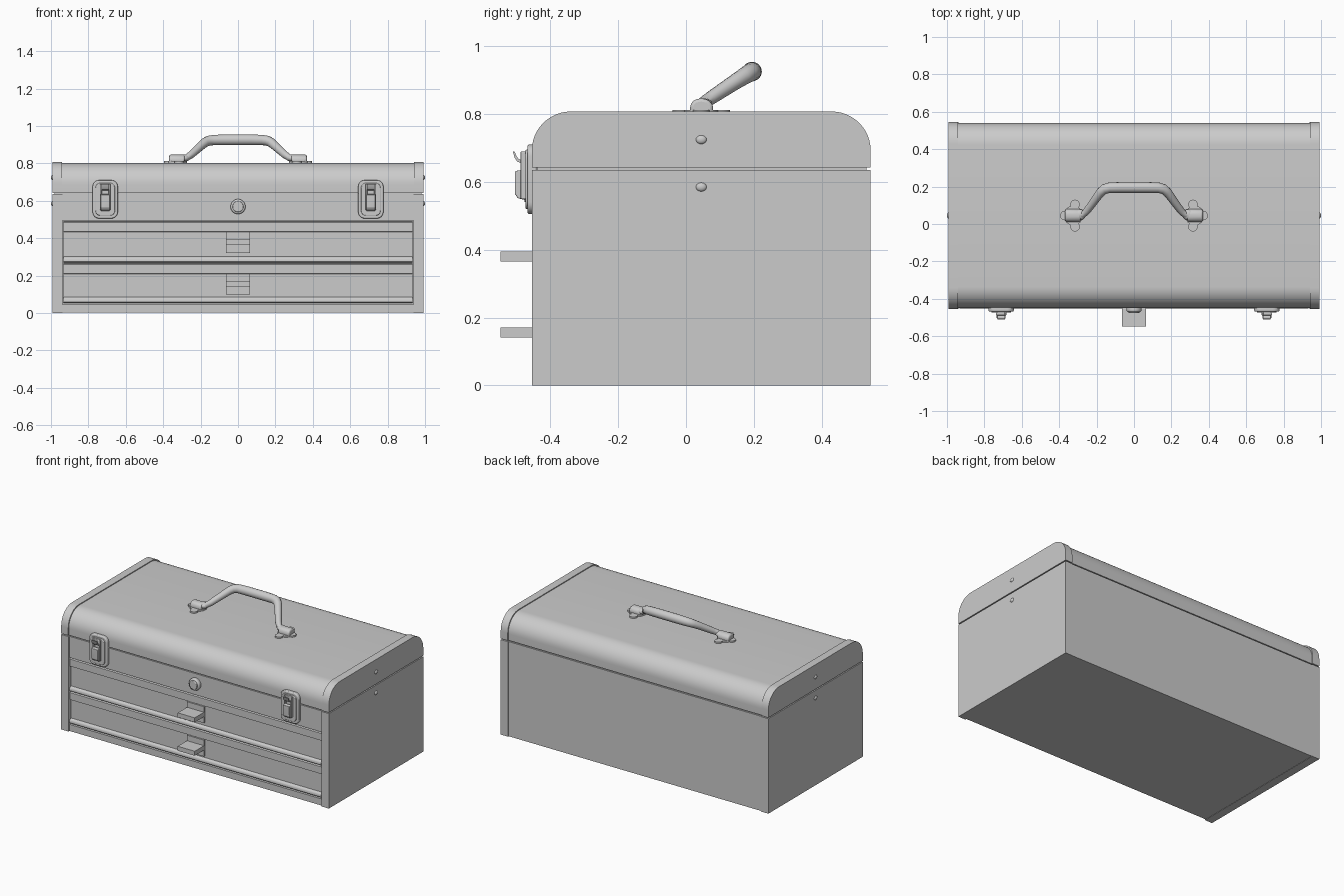
import bpy, bmesh, math
from mathutils import Vector, Matrix

old = bpy.data.objects.get("Cube")
if old:
    bpy.data.objects.remove(old, do_unlink=True)

GREY = (0.6, 0.6, 0.6, 1)
metal = bpy.data.materials.new("grey metal")
metal.diffuse_color = GREY
metal.use_nodes = True
metal.node_tree.nodes["Principled BSDF"].inputs["Base Color"].default_value = GREY
parts = []


def finish(name, bm):
    bmesh.ops.recalc_face_normals(bm, faces=bm.faces[:])
    me = bpy.data.meshes.new(name)
    bm.to_mesh(me)
    bm.free()
    me.materials.append(metal)
    ob = bpy.data.objects.new(name, me)
    bpy.context.collection.objects.link(ob)
    parts.append(ob)
    return ob


def extrude(name, pts, vec, bevel=0.0):
    """Closed solid from a flat outline pushed along vec."""
    bm = bmesh.new()
    face = bm.faces.new([bm.verts.new(p) for p in pts])
    res = bmesh.ops.extrude_face_region(bm, geom=[face], use_keep_orig=True)
    moved = [v for v in res["geom"] if isinstance(v, bmesh.types.BMVert)]
    bmesh.ops.translate(bm, verts=moved, vec=Vector(vec))
    ob = finish(name, bm)
    if bevel:
        mod = ob.modifiers.new("soft edges", 'BEVEL')
        mod.width, mod.segments, mod.limit_method = bevel, 3, 'ANGLE'
    return ob


def prism_x(name, yz, x0, x1, bevel=0.0):
    return extrude(name, [(x0, y, z) for y, z in yz], (x1 - x0, 0, 0), bevel)


def box(name, x0, x1, y0, y1, z0, z1, bevel=0.0):
    return prism_x(name, [(y0, z0), (y1, z0), (y1, z1), (y0, z1)], x0, x1, bevel)


def rounded(w, h, r, n=6):
    """Rounded rectangle outline centred on the origin."""
    out = []
    for k, (sx, sz) in enumerate([(1, 1), (-1, 1), (-1, -1), (1, -1)]):
        for i in range(n + 1):
            a = math.pi / 2 * (k + i / n)
            out.append((sx * (w / 2 - r) + r * math.cos(a), sz * (h / 2 - r) + r * math.sin(a)))
    return out


def plate(name, cx, cz, w, h, r, y_back, y_front, bevel=0.0):
    pts = [(cx + u, y_back, cz + v) for u, v in rounded(w, h, r)]
    return extrude(name, pts, (0, y_front - y_back, 0), bevel)


def disc(name, loc, axis, r, depth, bevel=0.0):
    bm = bmesh.new()
    rot = Vector((0, 0, 1)).rotation_difference(Vector(axis)).to_matrix().to_4x4()
    bmesh.ops.create_cone(bm, cap_ends=True, segments=32, radius1=r, radius2=r, depth=depth,
                          matrix=Matrix.Translation(loc) @ rot)
    ob = finish(name, bm)
    if bevel:
        mod = ob.modifiers.new("soft edges", 'BEVEL')
        mod.width, mod.segments, mod.limit_method = bevel, 3, 'ANGLE'
    return ob


def ball(name, loc, size):
    bm = bmesh.new()
    bmesh.ops.create_uvsphere(bm, u_segments=24, v_segments=12, radius=1)
    bmesh.ops.scale(bm, vec=size, verts=bm.verts[:])
    bmesh.ops.translate(bm, vec=loc, verts=bm.verts[:])
    return finish(name, bm)


def lid_profile(inset):
    """Lid section with rounded upper corners."""
    y0, y1, z1, r = -0.455 + inset, 0.545 - inset, 0.808 - inset, 0.115
    pts = [(y0, 0.643)]
    for i in range(13):
        a = math.pi / 2 * i / 12
        pts.append((y0 + r - r * math.cos(a), z1 - r + r * math.sin(a)))
    for i in range(13):
        a = math.pi / 2 * i / 12
        pts.append((y1 - r + r * math.sin(a), z1 - r + r * math.cos(a)))
    return pts + [(y1, 0.643)]


# Body shell with a recess for the drawers
box("body_core", -0.95, 0.95, -0.425, 0.541, 0.002, 0.636)
box("front_upper_panel", -0.95, 0.95, -0.448, -0.42, 0.494, 0.636)
box("front_bottom_rail", -0.95, 0.95, -0.448, -0.42, 0.002, 0.046)
box("lid_seam_core", -0.98, 0.98, -0.44, 0.532, 0.62, 0.66)

# Lid, its raised ends and the body ends
prism_x("lid", lid_profile(0.006), -0.95, 0.95)
for side, s in (("left", 1), ("right", -1)):
    prism_x(side + "_lid_end", lid_profile(0), s * 0.94, s * 0.992)
    box(side + "_body_end", s * 0.937, s * 0.992, -0.455, 0.545, 0, 0.636)
    for z in (0.585, 0.725):
        ball(side + "_rivet", (s * 0.991, 0.045, z), (0.009, 0.016, 0.013))

# Two drawers, each with a folded front and a pull tab
for name, z, low in (("upper", 0.49, 0.295), ("lower", 0.266, 0.08)):
    step = z - 0.058
    prism_x(name + "_drawer", [
        (-0.41, z), (-0.440, z), (-0.447, z - 0.006), (-0.447, step + 0.004),
        (-0.437, step), (-0.437, low + 0.006), (-0.448, low), (-0.452, low - 0.008),
        (-0.452, low - 0.02), (-0.446, low - 0.026), (-0.41, low - 0.026)], -0.932, 0.932)
    box(name + "_pull_plate", -0.063, 0.063, -0.450, -0.43, step - 0.11, step)
    box(name + "_pull_tab", -0.063, 0.063, -0.548, -0.44, step - 0.067, step - 0.037)

# Key lock
disc("lock_ring", (0, -0.455, 0.569), (0, -1, 0), 0.040, 0.03, 0.008)
disc("lock_face", (0, -0.468, 0.569), (0, -1, 0), 0.029, 0.018, 0.004)

# Latches
for side, s in (("left", 1), ("right", -1)):
    x = s * 0.71
    plate(side + "_latch_base", x, 0.608, 0.135, 0.205, 0.035, -0.44, -0.468, 0.006)
    plate(side + "_latch_rim", x, 0.608, 0.105, 0.175, 0.028, -0.46, -0.474, 0.004)
    plate(side + "_latch_catch", x, 0.672, 0.046, 0.036, 0.008, -0.46, -0.488, 0.004)
    for e in (-1, 1):
        box(side + "_latch_link", x + e * 0.023 - 0.005, x + e * 0.023 + 0.005,
            -0.488, -0.468, 0.55, 0.69, 0.003)
    prism_x(side + "_latch_lever", [
        (-0.468, 0.545), (-0.496, 0.552), (-0.505, 0.565), (-0.505, 0.632),
        (-0.482, 0.636), (-0.478, 0.60), (-0.468, 0.59)], x - 0.024, x + 0.024, 0.003)
    prism_x(side + "_latch_hook", [
        (-0.485, 0.655), (-0.498, 0.66), (-0.506, 0.672), (-0.511, 0.690),
        (-0.506, 0.690), (-0.500, 0.676), (-0.494, 0.668), (-0.485, 0.665)],
        x - 0.02, x + 0.02)

# Carry handle feet on thin lobed flanges
for side, s in (("left", 1), ("right", -1)):
    disc(side + "_handle_flange", (s * 0.325, 0.045, 0.806), (0, 0, 1), 0.052, 0.012)
    for dx, dy in ((0.045, 0), (-0.01, 0.06), (-0.01, -0.06)):
        disc(side + "_flange_lobe", (s * (0.325 + dx), 0.045 + dy, 0.806), (0, 0, 1), 0.025, 0.012)
    prism_x(side + "_handle_foot", [
        (0.012, 0.80), (0.012, 0.828), (0.024, 0.843), (0.045, 0.847), (0.066, 0.843),
        (0.080, 0.828), (0.080, 0.80)], s * 0.285, s * 0.368, 0.012)
    ball(side + "_handle_pivot", (s * 0.288, 0.05, 0.828), (0.03, 0.028, 0.019))

# Leaning handle bar, thicker along the grip
half = [(0.30, 0.045, 0.828, 0.015), (0.272, 0.05, 0.832, 0.018), (0.25, 0.072, 0.847, 0.020),
        (0.20, 0.140, 0.892, 0.023), (0.178, 0.170, 0.911, 0.025), (0.158, 0.187, 0.921, 0.027),
        (0.13, 0.194, 0.925, 0.028), (0.07, 0.195, 0.926, 0.029)]
path = half + [(-x, y, z, r) for x, y, z, r in reversed(half)]
cu = bpy.data.curves.new("handle_bar", 'CURVE')
cu.dimensions = '3D'
cu.bevel_depth, cu.bevel_resolution, cu.use_fill_caps = 1.0, 5, True
sp = cu.splines.new('POLY')
sp.points.add(len(path) - 1)
for p, (x, y, z, r) in zip(sp.points, path):
    p.co, p.radius = (x, y, z, 1), r
cu.materials.append(metal)
bar = bpy.data.objects.new("handle_bar", cu)
bpy.context.collection.objects.link(bar)
bpy.ops.object.select_all(action='DESELECT')
bar.select_set(True)
bpy.context.view_layer.objects.active = bar
bpy.ops.object.convert(target='MESH')
parts.append(bpy.context.view_layer.objects.active)

# Smooth the curved surfaces and keep the folds sharp
for ob in parts:
    ob.select_set(True)
bpy.ops.object.shade_smooth_by_angle(angle=math.radians(35))
